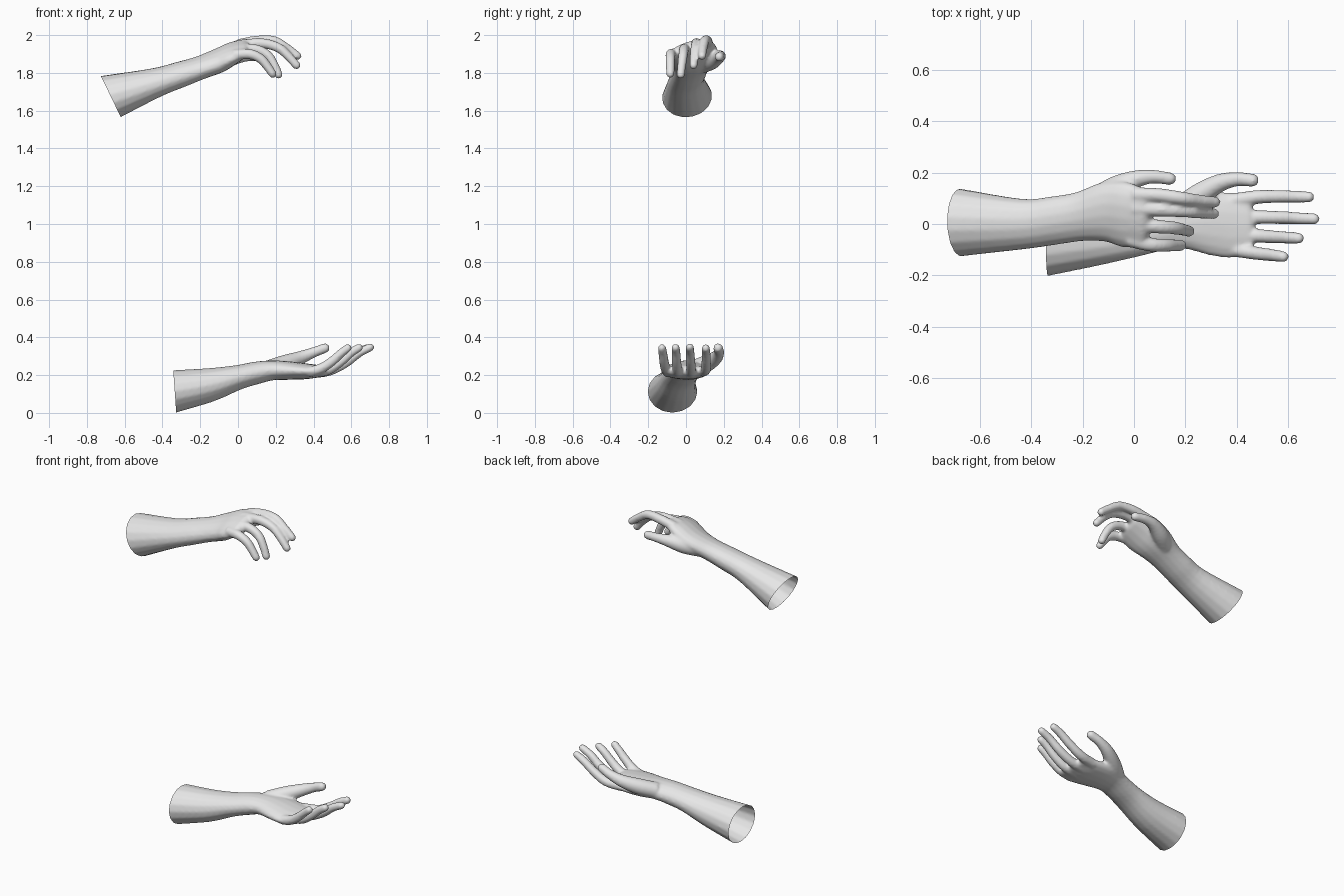
import bpy, bmesh, math
from mathutils import Vector

if "Cube" in bpy.data.objects:
    bpy.data.objects.remove(bpy.data.objects["Cube"], do_unlink=True)

skin = bpy.data.materials.new("light_grey")
skin.use_nodes = True
skin.diffuse_color = (0.8, 0.8, 0.8, 1)
skin.node_tree.nodes["Principled BSDF"].inputs["Base Color"].default_value = (0.8, 0.8, 0.8, 1)

SIDES = 16


def spline(keys, steps=4):
    """Smooth curve through keys of position plus two radii."""
    k = [Vector(p) for p in keys]
    k = [k[0] * 2 - k[1]] + k + [k[-1] * 2 - k[-2]]
    out = []
    for a, b, c, d in zip(k, k[1:], k[2:], k[3:]):
        for i in range(steps):
            t = i / steps
            out.append((b * 2 + (c - a) * t + (a * 2 - b * 5 + c * 4 - d) * t**2
                        + (b * 3 - a - c * 3 + d) * t**3) / 2)
    return out + [k[-2]]


def tube(bm, keys, roll=0.0, round_tip=True):
    """Loft elliptical rings along a path; the tip is closed as a dome."""
    pts = spline(keys)
    pos = [Vector(p[:3]) for p in pts]
    last = len(pts) - 1
    rings = []
    for i, p in enumerate(pts):
        tan = (pos[min(i + 1, last)] - pos[max(i - 1, 0)]).normalized()
        rings.append((pos[i], tan, p[3], p[4]))
    if round_tip:
        c, tan, a, b = rings[-1]
        for ang in (0.4, 0.8, 1.2, 1.45):
            rings.append((c + tan * min(a, b) * math.sin(ang), tan,
                          a * math.cos(ang), b * math.cos(ang)))
    loops = []
    for c, tan, a, b in rings:
        side = Vector((0, math.cos(roll), math.sin(roll)))
        side = (side - tan * side.dot(tan)).normalized()
        up = tan.cross(side)
        loops.append([bm.verts.new(c + side * a * math.cos(w) + up * b * math.sin(w))
                      for w in (math.tau * n / SIDES for n in range(SIDES))])
    for lo, hi in zip(loops, loops[1:]):
        for n in range(SIDES):
            m = (n + 1) % SIDES
            bm.faces.new((lo[n], lo[m], hi[m], hi[n]))
    bm.faces.new(loops[0][::-1])
    bm.faces.new(loops[-1])


def digit(bm, path, r0, r1):
    n = len(path) - 1
    tube(bm, [(*p, *[r0 + (r1 - r0) * i / n] * 2) for i, p in enumerate(path)])


def hand(name, arm, thumb, fingers, roll, cut_normal):
    bm = bmesh.new()
    # Forearm and palm, lengthened past the open end so it can be trimmed
    start = Vector(arm[0]) * 1
    extra = start + (start - Vector(arm[1])) * 0.25
    tube(bm, [tuple(extra)] + arm, roll)
    # Thumb with a fleshy base
    tube(bm, [(*p, r, r) for p, r in thumb])
    for path in fingers:
        digit(bm, path, 0.029, 0.022)
    bmesh.ops.recalc_face_normals(bm, faces=bm.faces)
    me = bpy.data.meshes.new(name)
    bm.to_mesh(me)
    bm.free()
    ob = bpy.data.objects.new(name, me)
    bpy.context.collection.objects.link(ob)

    # Fuse into one skin and soften the joins
    fuse = ob.modifiers.new("fuse", 'REMESH')
    fuse.mode = 'VOXEL'
    fuse.voxel_size = 0.008
    soft = ob.modifiers.new("soften", 'SMOOTH')
    soft.factor = 0.5
    soft.iterations = 6
    dg = bpy.context.evaluated_depsgraph_get()
    fused = bpy.data.meshes.new_from_object(ob.evaluated_get(dg))
    ob.modifiers.clear()

    # Trim the forearm to an open end
    bm = bmesh.new()
    bm.from_mesh(fused)
    bmesh.ops.bisect_plane(bm, geom=bm.verts[:] + bm.edges[:] + bm.faces[:],
                           plane_co=start[:3], plane_no=cut_normal, clear_inner=True)
    for f in bm.faces:
        f.smooth = True
    bm.to_mesh(fused)
    bm.free()
    ob.data = fused
    fused.name = name
    fused.materials.clear()
    fused.materials.append(skin)


# Upper hand, palm down with relaxed fingers
hand("upper_hand",
     [(-.672, .005, 1.672, .133, .12), (-.43, 0, 1.75, .1, .077),
      (-.3, .015, 1.793, .096, .067), (-.2, .03, 1.827, .099, .06),
      (-.1, .045, 1.866, .123, .06), (-.03, .035, 1.903, .132, .053),
      (.03, .025, 1.928, .12, .04)],
     [((-.16, .08, 1.845), .05), ((-.08, .135, 1.865), .048), ((0, .172, 1.885), .036),
      ((.07, .184, 1.89), .027), ((.14, .176, 1.885), .025)],
     [[(0, .115, 1.95), (.1, .112, 1.97), (.19, .1, 1.97), (.26, .09, 1.93), (.315, .085, 1.89)],
      [(0, .06, 1.945), (.12, .055, 1.957), (.21, .05, 1.935), (.265, .044, 1.89), (.31, .04, 1.84)],
      [(-.01, .0, 1.925), (.09, -.01, 1.925), (.155, -.015, 1.895), (.19, -.022, 1.845), (.215, -.028, 1.79)],
      [(-.02, -.06, 1.895), (.06, -.08, 1.9), (.12, -.083, 1.875), (.155, -.083, 1.835), (.183, -.083, 1.795)]],
     0.26, (.9, 0, .435))

# Lower hand, palm up with spread fingers
hand("lower_hand",
     [(-.335, -.07, .115, .131, .112), (-.15, -.055, .148, .108, .09),
      (0, -.035, .188, .094, .066), (.1, -.015, .212, .09, .06),
      (.18, 0, .225, .097, .053), (.27, .005, .224, .12, .049),
      (.37, -.005, .22, .128, .041), (.44, -.003, .222, .118, .03)],
     [((.17, .05, .235), .047), ((.25, .11, .262), .046), ((.33, .158, .292), .036),
      ((.4, .174, .32), .028), ((.46, .17, .343), .026)],
     [[(.38, .09, .22), (.48, .105, .23), (.56, .107, .27), (.63, .106, .317), (.68, .105, .342)],
      [(.38, .025, .21), (.48, .027, .222), (.57, .025, .265), (.64, .022, .317), (.7, .02, .347)],
      [(.38, -.04, .21), (.47, -.045, .225), (.54, -.05, .268), (.6, -.053, .32), (.64, -.055, .345)],
      [(.37, -.095, .215), (.44, -.108, .235), (.5, -.117, .275), (.545, -.122, .315), (.58, -.127, .343)]],
     0.0, (1, 0, .07))
